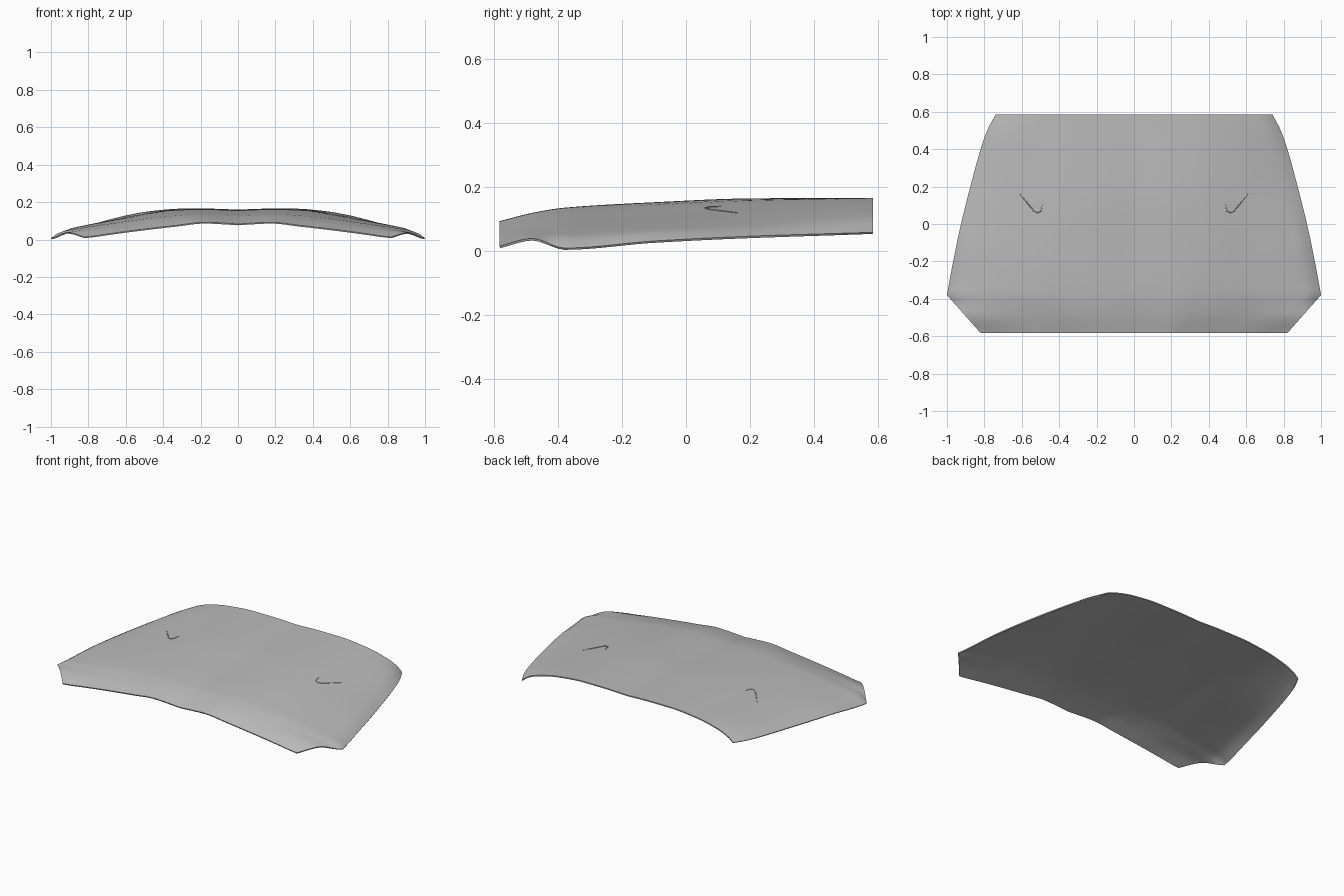
import bpy, bmesh

cube = bpy.data.objects.get("Cube")
if cube:
    bpy.data.objects.remove(cube)


def make_material(name, value):
    mat = bpy.data.materials.new(name)
    mat.use_nodes = True
    colour = (value, value, value, 1)
    mat.diffuse_color = colour
    mat.node_tree.nodes["Principled BSDF"].inputs["Base Color"].default_value = colour
    return mat


grey = make_material("panel grey", 0.5)


def smooth_interp(xs, vs, x):
    """Monotone cubic interpolation through the points (xs, vs)."""
    last = len(xs) - 1
    slope = [(vs[i + 1] - vs[i]) / (xs[i + 1] - xs[i]) for i in range(last)]

    def tangent(i):
        if i == 0 or i == last:
            return slope[0 if i == 0 else -1]
        a, b = slope[i - 1], slope[i]
        return 0 if a * b <= 0 else 2 * a * b / (a + b)

    i = next((k for k in range(last) if x <= xs[k + 1]), last - 1)
    h = xs[i + 1] - xs[i]
    s = (x - xs[i]) / h
    return ((1 + 2 * s) * (1 - s) ** 2 * vs[i] + s * (1 - s) ** 2 * h * tangent(i)
            + s * s * (3 - 2 * s) * vs[i + 1] + s * s * (s - 1) * h * tangent(i + 1))


# Cross-sections from front to back: heights at fractions of the half width
FRACTIONS = [0, .22, .4, .65, .85, .95, 1]
SECTIONS = {
    -.583: [.083, .092, .076, .052, .030, .018, .014],
    -.48: [.110, .118, .105, .076, .056, .045, .038],
    -.38: [.128, .134, .121, .089, .060, .040, .008],
    -.1: [.144, .151, .144, .109, .078, .058, .030],
    .2: [.157, .163, .158, .126, .091, .066, .045],
    .585: [.160, .165, .165, .150, .118, .088, .057],
}
ROWS = list(SECTIONS)
CORNER = -.38
SIDE_Y = [CORNER, -.2, 0, .2, .4, .5, .585]
SIDE_X = [1, .967, .925, .875, .82, .785, .74]


def half_width(y):
    if y < CORNER:
        return .82 + .18 * (y - ROWS[0]) / (CORNER - ROWS[0])
    return smooth_interp(SIDE_Y, SIDE_X, y)


def height(x, y):
    t = min(abs(x) / half_width(y), 1)
    profile = [smooth_interp(ROWS, [SECTIONS[r][c] for r in ROWS], y)
               for c in range(len(FRACTIONS))]
    return smooth_interp(FRACTIONS, profile, t)


# Bonnet panel: a grid with a row exactly on the wide corner
ys = [ROWS[0] + (CORNER - ROWS[0]) * i / 10 for i in range(10)]
ys += [CORNER + (ROWS[-1] - CORNER) * i / 32 for i in range(33)]
COLUMNS = 30
bm = bmesh.new()
grid = []
for y in ys:
    w = half_width(y)
    grid.append([bm.verts.new((w * j / COLUMNS, y, height(w * j / COLUMNS, y)))
                 for j in range(-COLUMNS, COLUMNS + 1)])
for front, back in zip(grid, grid[1:]):
    for j in range(2 * COLUMNS):
        bm.faces.new((front[j], front[j + 1], back[j + 1], back[j]))
mesh = bpy.data.meshes.new("bonnet_panel")
bm.to_mesh(mesh)
bm.free()
panel = bpy.data.objects.new("bonnet_panel", mesh)
bpy.context.collection.objects.link(panel)
mesh.materials.append(grey)
shell = panel.modifiers.new("sheet thickness", "SOLIDIFY")
shell.thickness = .007
shell.offset = -1
bpy.context.view_layer.objects.active = panel
panel.select_set(True)
bpy.ops.object.modifier_apply(modifier=shell.name)
bpy.ops.object.shade_smooth_by_angle(angle=.6)

# Hooked ridges of the two small vents
HOOK = [(.61, .16), (.57, .112), (.535, .07), (.515, .06), (.497, .07), (.49, .11)]
for side, name in ((1, "left_vent_ridge"), (-1, "right_vent_ridge")):
    curve = bpy.data.curves.new(name, "CURVE")
    curve.dimensions = "3D"
    curve.bevel_depth = .003
    curve.bevel_resolution = 1
    curve.use_fill_caps = True
    line = curve.splines.new("POLY")
    line.points.add(len(HOOK) - 1)
    for i, (point, (x, y)) in enumerate(zip(line.points, HOOK)):
        point.co = (side * x, y, height(x, y), 1)
        point.radius = .4 if i in (0, len(HOOK) - 1) else 1
    curve.materials.append(grey)
    bpy.context.collection.objects.link(bpy.data.objects.new(name, curve))
